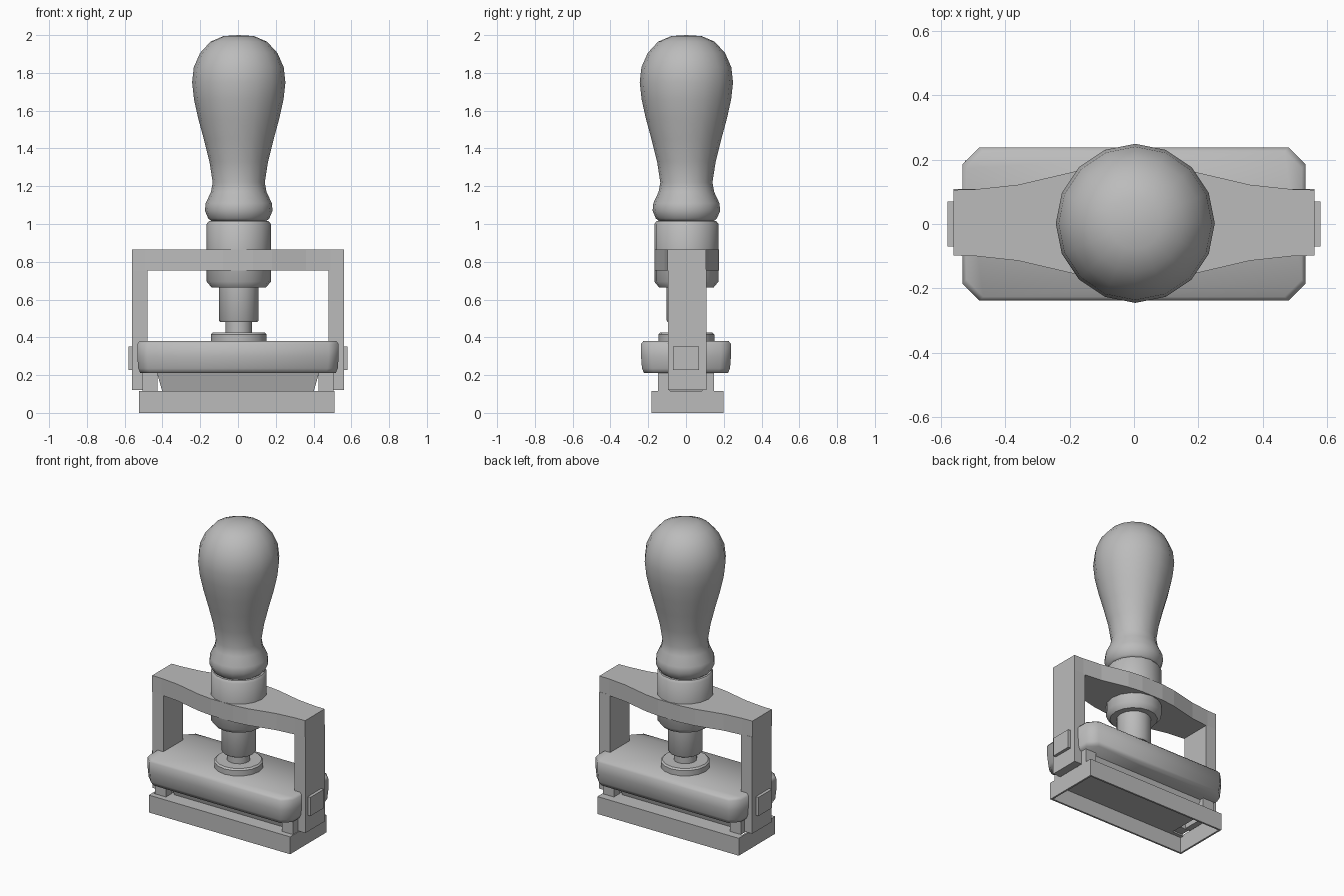
import bpy, bmesh, math
from mathutils import Matrix

if "Cube" in bpy.data.objects:
    bpy.data.objects.remove(bpy.data.objects["Cube"], do_unlink=True)

grey = bpy.data.materials.new("plain grey")
grey.use_nodes = True
GREY = (0.5, 0.5, 0.5, 1)
grey.diffuse_color = GREY
grey.node_tree.nodes["Principled BSDF"].inputs["Base Color"].default_value = GREY


def finish(name, bm, smooth=None):
    bmesh.ops.remove_doubles(bm, verts=bm.verts, dist=1e-5)
    bmesh.ops.recalc_face_normals(bm, faces=bm.faces)
    mesh = bpy.data.meshes.new(name)
    bm.to_mesh(mesh)
    bm.free()
    mesh.materials.append(grey)
    obj = bpy.data.objects.new(name, mesh)
    bpy.context.collection.objects.link(obj)
    if smooth:
        bpy.ops.object.select_all(action='DESELECT')
        obj.select_set(True)
        bpy.context.view_layer.objects.active = obj
        bpy.ops.object.shade_smooth_by_angle(angle=math.radians(smooth))
    return obj


def box(name, x, y, z):
    """Box from (min, max) ranges."""
    bm = bmesh.new()
    size = Matrix.Diagonal((x[1] - x[0], y[1] - y[0], z[1] - z[0], 1))
    mid = Matrix.Translation([sum(r) / 2 for r in (x, y, z)])
    bmesh.ops.create_cube(bm, size=1, matrix=mid @ size)
    return finish(name, bm)


def lathe(name, profile, smooth=40, sides=16):
    """Turned part from (radius, height) points."""
    bm = bmesh.new()
    vs = [bm.verts.new((r + 0.0, 0, z)) for r, z in profile]
    edges = [bm.edges.new(p) for p in zip(vs, vs[1:])]
    bmesh.ops.spin(bm, geom=vs + edges, axis=(0, 0, 1), cent=(0, 0, 0),
                   angle=math.tau, steps=sides)
    bmesh.ops.translate(bm, verts=bm.verts, vec=(0.004, 0.002, 0))
    return finish(name, bm, smooth)


def prism(name, outline, levels, smooth=None):
    """Outline in x, y stacked at levels of (height, inset)."""
    bm = bmesh.new()
    rings = []
    for z, inset in levels:
        rings.append([bm.verts.new((x - math.copysign(inset, x),
                                    y - math.copysign(inset, y), z))
                      for x, y in outline])
    n = len(outline)
    for a, b in zip(rings, rings[1:]):
        for i in range(n):
            j = (i + 1) % n
            bm.faces.new((a[i], a[j], b[j], b[i]))
    bm.faces.new(rings[0])
    bm.faces.new(rings[-1])
    return finish(name, bm, smooth)


# Turned wooden handle
lathe("handle", [(0, 2.0), (0.08, 1.995), (0.15, 1.965), (0.205, 1.905),
                 (0.238, 1.83), (0.247, 1.75), (0.237, 1.66), (0.215, 1.56),
                 (0.185, 1.45), (0.155, 1.33), (0.138, 1.22), (0.147, 1.17),
                 (0.175, 1.11), (0.179, 1.07), (0.162, 1.03), (0.145, 1.015),
                 (0, 1.015)], 50)
# Collar and plunger
lathe("collar", [(0, 1.015), (0.158, 1.015), (0.17, 1.0), (0.17, 0.695),
                 (0.145, 0.665), (0, 0.665)])
lathe("shaft", [(0.105, 0.68), (0.105, 0.49), (0.098, 0.48), (0, 0.48)])
lathe("spindle", [(0.07, 0.49), (0.07, 0.41)])
lathe("washer", [(0, 0.425), (0.138, 0.425), (0.148, 0.415), (0.148, 0.37)])

# Crossbar that swells around the collar
half = [(0.56, 0.102), (0.49, 0.104), (0.36, 0.118), (0.18, 0.16), (0.08, 0.172)]
side = half + [(-x, y) for x, y in reversed(half)]
bar = prism("crossbar", [(x, y + 0.004) for x, y in side] +
            [(x, 0.004 - y) for x, y in reversed(side)],
            [(0.755, 0), (0.865, 0)])

# Legs and side clips
for s, label in ((1, "left"), (-1, "right")):
    box(label + "_leg", sorted((s * 0.48, s * 0.56)), (-0.095, 0.108), (0.12, 0.76))
    box(label + "_clip", sorted((s * 0.55, s * 0.58)), (-0.07, 0.07), (0.228, 0.352))
    # Corner posts between block and base
    for t, end in ((1, "back"), (-1, "front")):
        box(f"{label}_{end}_post", sorted((s * 0.425, s * 0.505)),
            sorted((t * 0.085, t * 0.147)), (0.115, 0.23))

# Chamfered, softly rounded block
quarter = [(0.533, 0.185), (0.48, 0.238)]
top = quarter + [(-x, y) for x, y in reversed(quarter)]
prism("block", top + [(x, -y) for x, y in reversed(top)],
      [(0.21, 0.016), (0.235, 0.005), (0.30, 0), (0.365, 0), (0.38, 0.012)], 60)

# Pad under the block, narrowing downward
prism("pad", [(0.43, 0.12), (-0.43, 0.12), (-0.43, -0.12), (0.43, -0.12)],
      [(0.11, 0.03), (0.215, 0)])

# Hollow base, open below, with slots at both ends
bx, by = (-0.525, 0.51), (-0.183, 0.198)
wall = 0.012
for i, x in enumerate(bx):
    inner = x + (wall if i == 0 else -wall)
    box(("right", "left")[i] + "_base_wall", sorted((x, inner)), by, (0, 0.115))
for i, y in enumerate(by):
    inner = y + (wall if i == 0 else -wall)
    box(("front", "back")[i] + "_base_wall", bx, sorted((y, inner)), (0, 0.115))
    strip = (-0.147, 0.147)[i]
    box(("front", "back")[i] + "_base_rim", bx, sorted((y, strip)), (0.105, 0.115))
box("base_top", (-0.43, 0.43), (-0.15, 0.15), (0.105, 0.115))
